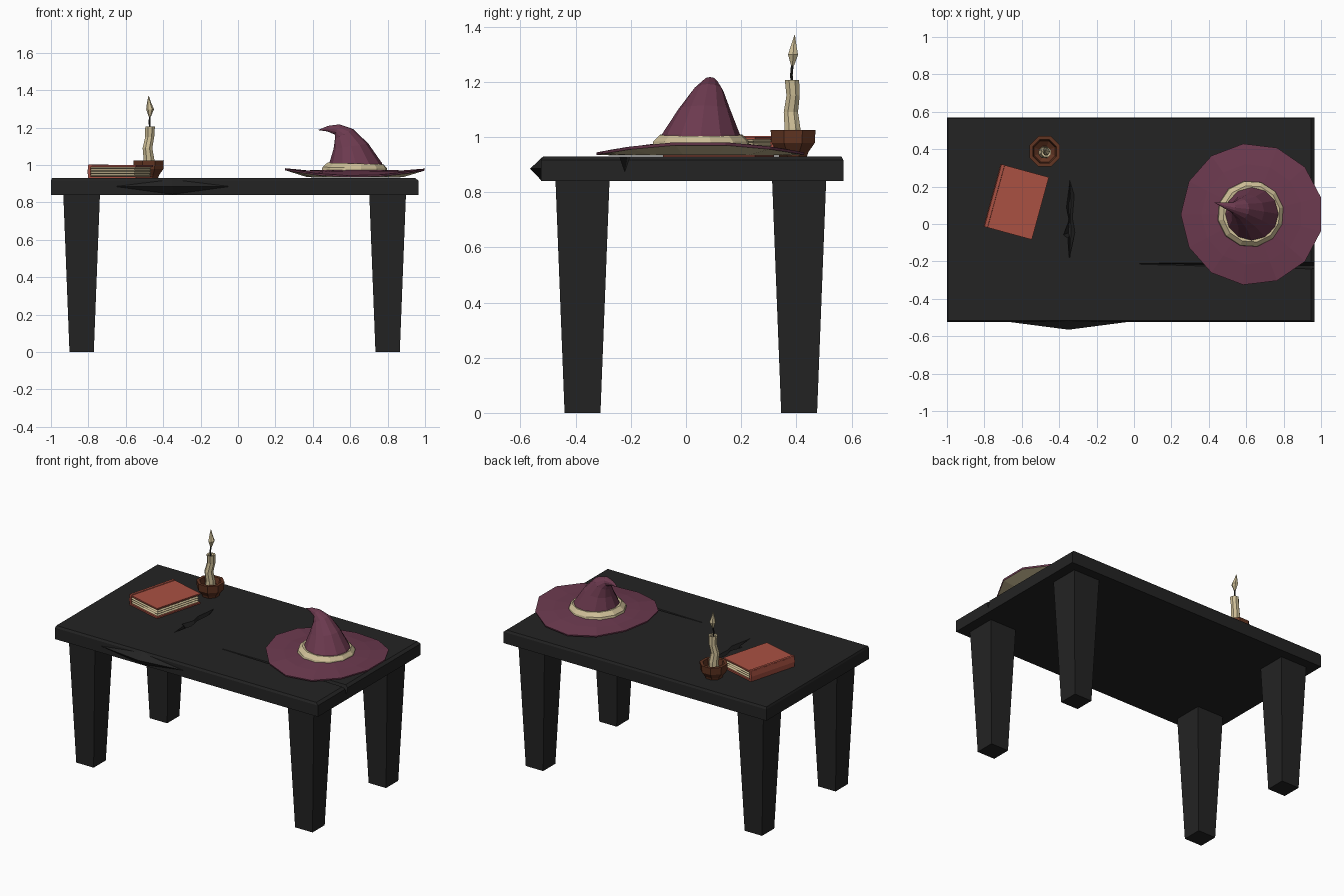
import bpy, bmesh, math
from mathutils import Vector, Matrix

if "Cube" in bpy.data.objects:
    bpy.data.objects.remove(bpy.data.objects["Cube"])


def material(name, rgb):
    m = bpy.data.materials.new(name)
    m.diffuse_color = (*rgb, 1)
    m.use_nodes = True
    m.node_tree.nodes["Principled BSDF"].inputs["Base Color"].default_value = m.diffuse_color
    return m


BLACK = material("charcoal wood", (0.017, 0.017, 0.017))
PURPLE = material("plum felt", (0.15, 0.042, 0.078))
CREAM = material("cream", (0.62, 0.52, 0.31))
RED = material("brick red", (0.40, 0.083, 0.055))
BROWN = material("brown clay", (0.12, 0.035, 0.016))


def finish(name, bm, mats):
    bmesh.ops.recalc_face_normals(bm, faces=bm.faces)
    me = bpy.data.meshes.new(name)
    bm.to_mesh(me)
    bm.free()
    ob = bpy.data.objects.new(name, me)
    bpy.context.collection.objects.link(ob)
    for m in mats:
        me.materials.append(m)
    return ob


def loft(name, rings, mats, seg_mats=None, caps=True):
    """Skin a list of equal-length point rings; seg_mats picks a colour per segment."""
    bm = bmesh.new()
    vs = [[bm.verts.new(p) for p in r] for r in rings]
    n = len(rings[0])
    for k in range(len(vs) - 1):
        for i in range(n):
            j = (i + 1) % n
            f = bm.faces.new((vs[k][i], vs[k][j], vs[k + 1][j], vs[k + 1][i]))
            f.material_index = seg_mats[k] if seg_mats else 0
    if caps:
        bm.faces.new(vs[0])
        bm.faces.new(vs[-1]).material_index = seg_mats[-1] if seg_mats else 0
    return finish(name, bm, mats)


def ring(cx, cy, z, r, n, phase=0.0, tilt=0.0):
    """Circle of n points; tilt leans it over towards -x."""
    rot = Matrix.Rotation(-tilt, 3, 'Y')
    return [Vector((cx, cy, z)) + rot @ Vector((r * math.cos(a), r * math.sin(a), 0))
            for a in (phase + 2 * math.pi * i / n for i in range(n))]


def rect(x0, x1, y0, y1, z):
    return [(x0, y0, z), (x1, y0, z), (x1, y1, z), (x0, y1, z)]


def hull(name, points, mats):
    bm = bmesh.new()
    for p in points:
        bm.verts.new(p)
    bmesh.ops.convex_hull(bm, input=bm.verts)
    return finish(name, bm, mats)


def carve(ob, cutter):
    mod = ob.modifiers.new("carve", 'BOOLEAN')
    mod.operation, mod.solver, mod.object = 'DIFFERENCE', 'EXACT', cutter
    bpy.context.view_layer.objects.active = ob
    bpy.ops.object.modifier_apply(modifier=mod.name)
    bpy.data.objects.remove(cutter)


# Table top with chamfered upper edge
top = loft("table_top", [rect(-1, 0.965, -0.525, 0.57, 0.84),
                         rect(-1, 0.965, -0.525, 0.57, 0.916),
                         rect(-0.995, 0.947, -0.517, 0.563, 0.93)], [BLACK])

# Long crack running in from the right edge
carve(top, hull("crack_cutter", [(1.0, -0.245, 0.94), (1.0, -0.2, 0.94), (1.0, -0.222, 0.873),
                                 (0.03, -0.217, 0.935), (0.03, -0.209, 0.935),
                                 (0.03, -0.213, 0.925)], [BLACK]))

# Jagged gouge in the middle of the top
outline = [(-0.345, 0.25), (-0.365, 0.10), (-0.35, 0.03), (-0.385, -0.06), (-0.355, -0.08),
           (-0.345, -0.21), (-0.31, -0.05), (-0.325, 0.03), (-0.315, 0.15)]
carve(top, loft("gouge_cutter", [[(x, y, 0.94) for x, y in outline],
                                 [(-0.343 + (x + 0.343) * 0.2, y * 0.8, 0.9) for x, y in outline]],
                [BLACK]))

# Splintered bulge on the front edge
hull("front_splinter", [(-0.68, -0.522, 0.885), (-0.02, -0.522, 0.885), (-0.35, -0.565, 0.885),
                        (-0.35, -0.517, 0.93), (-0.35, -0.522, 0.84)], [BLACK])

# Four tapered legs
for xn, cx in (("left", -0.836), ("right", 0.80)):
    for yn, cy in (("front", -0.375), ("back", 0.41)):
        loft(f"{yn}_{xn}_leg", [rect(cx - h, cx + h, cy - h, cy + h, z)
                                for h, z in ((0.065, 0), (0.098, 0.845))], [BLACK])

# Hat brim: saddle-shaped disc, plum above and cream below
HX, HY = 0.63, 0.052


def brim_ring(r, z, lift):
    return [(HX + r * math.cos(a), HY + r * math.sin(a), z + lift * math.cos(a) ** 2)
            for a in (math.pi + 2 * math.pi * i / 13 for i in range(13))]


loft("hat_brim", [brim_ring(0.15, 0.975, 0), brim_ring(0.27, 0.963, 0.008),
                  brim_ring(0.38, 0.943, 0.04), brim_ring(0.378, 0.934, 0.038),
                  brim_ring(0.26, 0.932, 0.003), brim_ring(0.15, 0.932, 0)],
     [PURPLE, CREAM], [0, 0, 0, 1, 1])

# Hat band
loft("hat_band", [ring(0.623, 0.054, 0.962, 0.18, 12, 0.2, -0.02),
                  ring(0.624, 0.054, 0.985, 0.176, 12, 0.2, -0.02),
                  ring(0.628, 0.054, 1.008, 0.153, 12, 0.2, -0.03),
                  ring(0.63, 0.054, 1.006, 0.135, 12, 0.2, -0.03)], [CREAM])

# Hat crown: drooping pointed cone
loft("hat_crown", [ring(0.632, 0.054, 0.975, 0.148, 12),
                   ring(0.629, 0.054, 1.01, 0.141, 12),
                   ring(0.604, 0.066, 1.10, 0.094, 12, 0, 0.15),
                   ring(0.567, 0.08, 1.165, 0.056, 12, 0, 0.5),
                   ring(0.53, 0.087, 1.19, 0.03, 12, 0, 1.15),
                   ring(0.48, 0.1, 1.194, 0.015, 12, 0, 1.5),
                   ring(0.43, 0.115, 1.187, 0.001, 12, 0, 1.5)], [PURPLE])

# Book: covers, spine and ridged pages, turned on the table
book = Matrix.Translation((-0.628, 0.118, 0.93)) @ Matrix.Rotation(math.radians(-15.3), 4, 'Z')
W, L = 0.132, 0.173
for name, z0, z1 in (("book_back_cover", 0, 0.009), ("book_front_cover", 0.06, 0.069)):
    loft(name, [rect(-W, W, -L, L, z0), rect(-W, W, -L, L, z1)], [RED]).matrix_world = book
loft("book_spine", [rect(-W, -W + 0.012, -L, L, 0.004),
                    rect(-W - 0.004, -W + 0.012, -L, L, 0.034),
                    rect(-W, -W + 0.012, -L, L, 0.065)], [RED]).matrix_world = book
loft("book_hinge_ridge", [rect(-W, -W + 0.02, -L, L, 0.067),
                          rect(-W + 0.002, -W + 0.018, -L, L, 0.073)], [RED]).matrix_world = book
pages = []
for i in range(9):
    d = 0.006 if i % 2 else 0.014
    pages.append(rect(-W + 0.008, W - d, -L + d, L - d, 0.007 + i * 0.055 / 8))
loft("book_pages", pages, [CREAM]).matrix_world = book

# Candle dish: octagonal bowl
CX, CY = -0.478, 0.388
E = math.pi / 8
loft("candle_dish", [ring(CX, CY, z, r, 8, E) for r, z in
                     ((0.055, 0.93), (0.06, 0.945), (0.085, 0.978), (0.088, 1.025),
                      (0.068, 1.025), (0.06, 0.985), (0.03, 0.965))], [BROWN])

# Candle: slightly wobbly column with a sunken top
loft("candle", [ring(CX + dx, CY + dy, z, r, 8, E) for dx, dy, z, r in
                ((0, -0.006, 0.955, 0.034), (0.002, -0.002, 1.03, 0.031), (-0.006, -0.008, 1.09, 0.028),
                 (0.006, 0.0, 1.15, 0.026), (0.008, -0.004, 1.207, 0.028),
                 (0.008, -0.004, 1.205, 0.018), (0.008, -0.004, 1.19, 0.012))], [CREAM])

# Wick
loft("wick", [ring(CX + dx, CY + dy, z, 0.005, 5) for dx, dy, z in
              ((0.008, -0.004, 1.185), (0.004, -0.006, 1.225), (0.006, -0.002, 1.27))], [BLACK])

# Flame
loft("flame", [ring(CX + dx, CY + dy, z, r, 6) for dx, dy, z, r in
               ((0.006, -0.002, 1.258, 0.006), (0.008, 0, 1.298, 0.021),
                (0.003, 0.002, 1.33, 0.012), (0.0, 0.006, 1.37, 0.001))], [CREAM])
